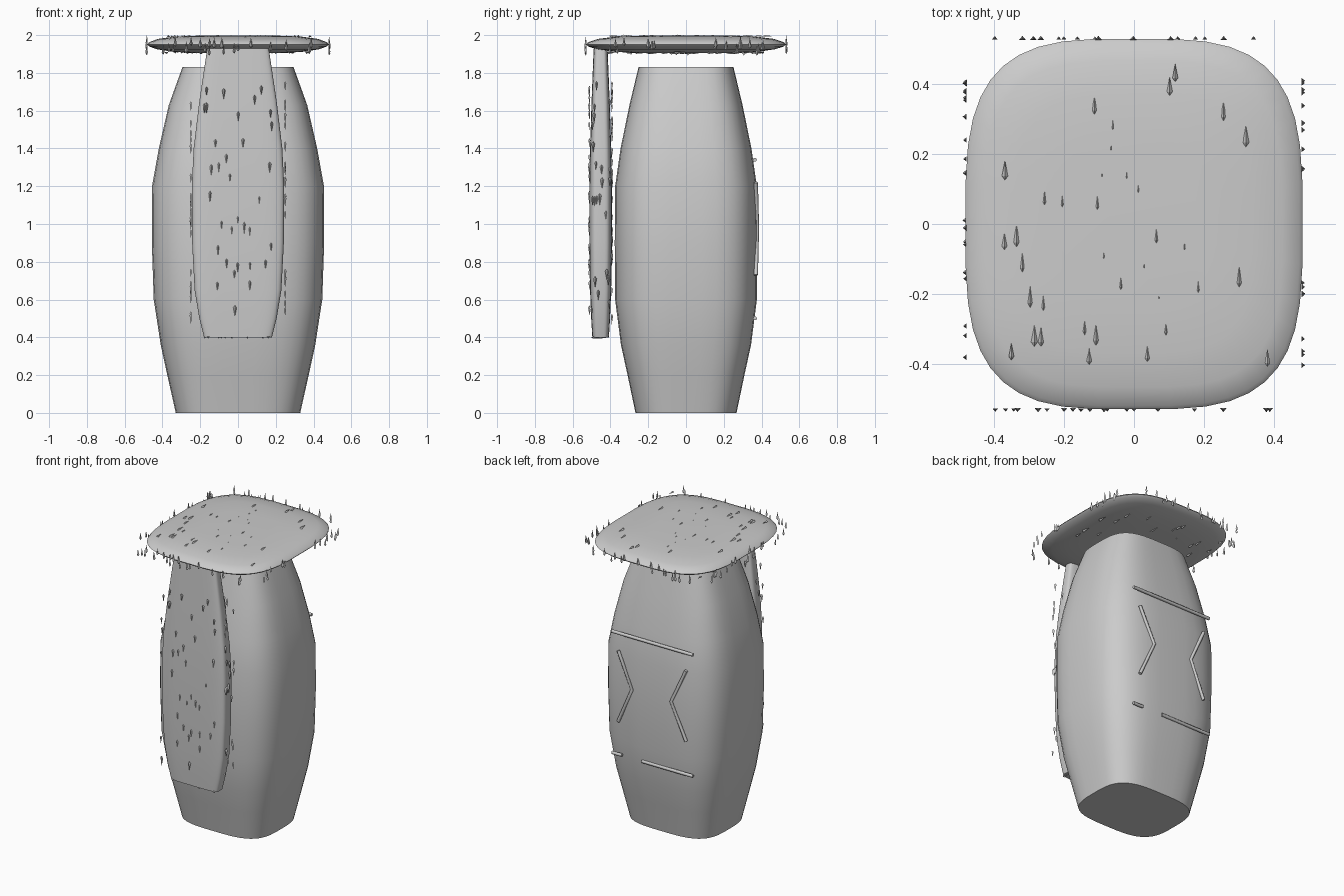
import bpy, bmesh, math, random
from mathutils import Vector

if "Cube" in bpy.data.objects:
    bpy.data.objects.remove(bpy.data.objects["Cube"])

random.seed(7)


def new_object(name, bm, angle=None):
    bmesh.ops.recalc_face_normals(bm, faces=bm.faces)
    mesh = bpy.data.meshes.new(name)
    bm.to_mesh(mesh)
    bm.free()
    ob = bpy.data.objects.new(name, mesh)
    bpy.context.collection.objects.link(ob)
    if angle:
        bpy.ops.object.select_all(action='DESELECT')
        ob.select_set(True)
        bpy.context.view_layer.objects.active = ob
        bpy.ops.object.shade_smooth_by_angle(angle=math.radians(angle))
    return ob


def loft(name, profile, power, cy=0.0, sides=40):
    """Stack rounded-rectangle rings; profile rows are (z, half x, half y)."""
    bm = bmesh.new()
    rings = []
    for z, a, b in profile:
        ring = []
        for i in range(sides):
            t = math.tau * (i + 0.5) / sides
            c, s = math.cos(t), math.sin(t)
            x = math.copysign(abs(c) ** (2 / power), c) * a
            y = math.copysign(abs(s) ** (2 / power), s) * b
            ring.append(bm.verts.new((x, y + cy, z)))
        rings.append(ring)
    for lo, hi in zip(rings, rings[1:]):
        for i in range(sides):
            j = (i + 1) % sides
            bm.faces.new((lo[i], lo[j], hi[j], hi[i]))
    bm.faces.new(rings[0])
    bm.faces.new(rings[-1])
    return new_object(name, bm, 40)


# Barrel-like stone body
loft("body", [(0, .33, .268), (.2, .375, .31), (.36, .41, .345), (.6, .447, .376),
              (.9, .457, .378), (1.2, .456, .376), (1.4, .42, .347),
              (1.63, .367, .3), (1.83, .295, .252)], 3.4)

# Thin pillowy slab on top
loft("top_slab", [(s, .482 * k, .53 * k) for s, k in
                  [(1.905, .5), (1.912, .72), (1.925, .89), (1.94, .98), (1.95, 1),
                   (1.962, .98), (1.98, .88), (1.992, .7), (1.997, .45)]], 3.4)

# Panel hanging down the front
loft("front_panel", [(.4, .18, .044), (.5, .205, .05), (.65, .23, .056), (.9, .243, .06),
                     (1.2, .245, .06), (1.4, .235, .056), (1.65, .205, .048),
                     (1.93, .163, .037)], 5, cy=-.452)


# Small leaf: three-sided pointed sliver
def add_leaf(bm, pos, direction, normal):
    d, n = Vector(direction), Vector(normal)
    w = d.cross(n)
    p = Vector(pos)
    size = random.uniform(.8, 1.1)
    tip, root = bm.verts.new(p + d * .038 * size), bm.verts.new(p - d * .02 * size)
    mid = p - d * .008 * size
    ring = [bm.verts.new(mid + v * size) for v in
            (w * .009 - n * .004, -w * .009 - n * .004, n * .007)]
    for i in range(3):
        a, b = ring[i], ring[(i + 1) % 3]
        bm.faces.new((a, b, tip))
        bm.faces.new((b, a, root))


def scatter(name, groups):
    """Each group: count, x range, y range, z range, direction, normal."""
    bm = bmesh.new()
    for count, xr, yr, zr, d, n in groups:
        for _ in range(count):
            pos = [random.uniform(*r) for r in (xr, yr, zr)]
            add_leaf(bm, pos, d, n)
    return new_object(name, bm)


UP, DOWN, BACK = (0, 0, 1), (0, 0, -1), (0, 1, 0)
X, Y, EDGE = (-.4, .4), (-.43, .43), (1.91, 1.965)

# Leaves around the top slab
groups = [(36, X, Y, (1.992, 1.995), BACK, UP), (36, X, Y, (1.905, 1.91), BACK, DOWN)]
for s in (-1, 1):
    groups.append((20, (s * .482,) * 2, Y, EDGE, UP, (s, 0, 0)))
    groups.append((20, X, (s * .53,) * 2, EDGE, UP, (0, s, 0)))
scatter("slab_leaves", groups)

# Leaves around the front panel
Z = (.5, 1.75)
groups = [(34, (-.19, .19), (-.512, -.51), Z, DOWN, (0, -1, 0)),
          (30, (-.19, .19), (-.394, -.392), Z, DOWN, BACK),
          (10, (-.18, .18), (-.49, -.41), (.4, .4), BACK, DOWN)]
for s in (-1, 1):
    groups.append((22, (s * .249,) * 2, (-.5, -.4), Z, DOWN, (s, 0, 0)))
scatter("panel_leaves", groups)


# Thin rods forming the pattern on the back
def rods(name, points, radius=.011):
    curve = bpy.data.curves.new(name, 'CURVE')
    curve.dimensions = '3D'
    curve.bevel_depth = radius
    curve.bevel_resolution = 1
    curve.use_fill_caps = True
    spline = curve.splines.new('POLY')
    spline.points.add(len(points) - 1)
    for p, (x, z, y) in zip(spline.points, points):
        p.co = (x, y, z, 1)
    ob = bpy.data.objects.new(name, curve)
    bpy.context.collection.objects.link(ob)


rods("back_upper_bar", [(-.31, 1.34, .365), (.31, 1.34, .365)])
rods("back_lower_bar_short", [(.235, .5, .365), (.31, .5, .365)])
rods("back_lower_bar_long", [(-.31, .5, .365), (.08, .5, .365)])
for s, side in ((1, "right"), (-1, "left")):
    rods("back_chevron_" + side, [(s * .26, 1.22, .37), (s * .15, .98, .376), (s * .26, .73, .37)])
